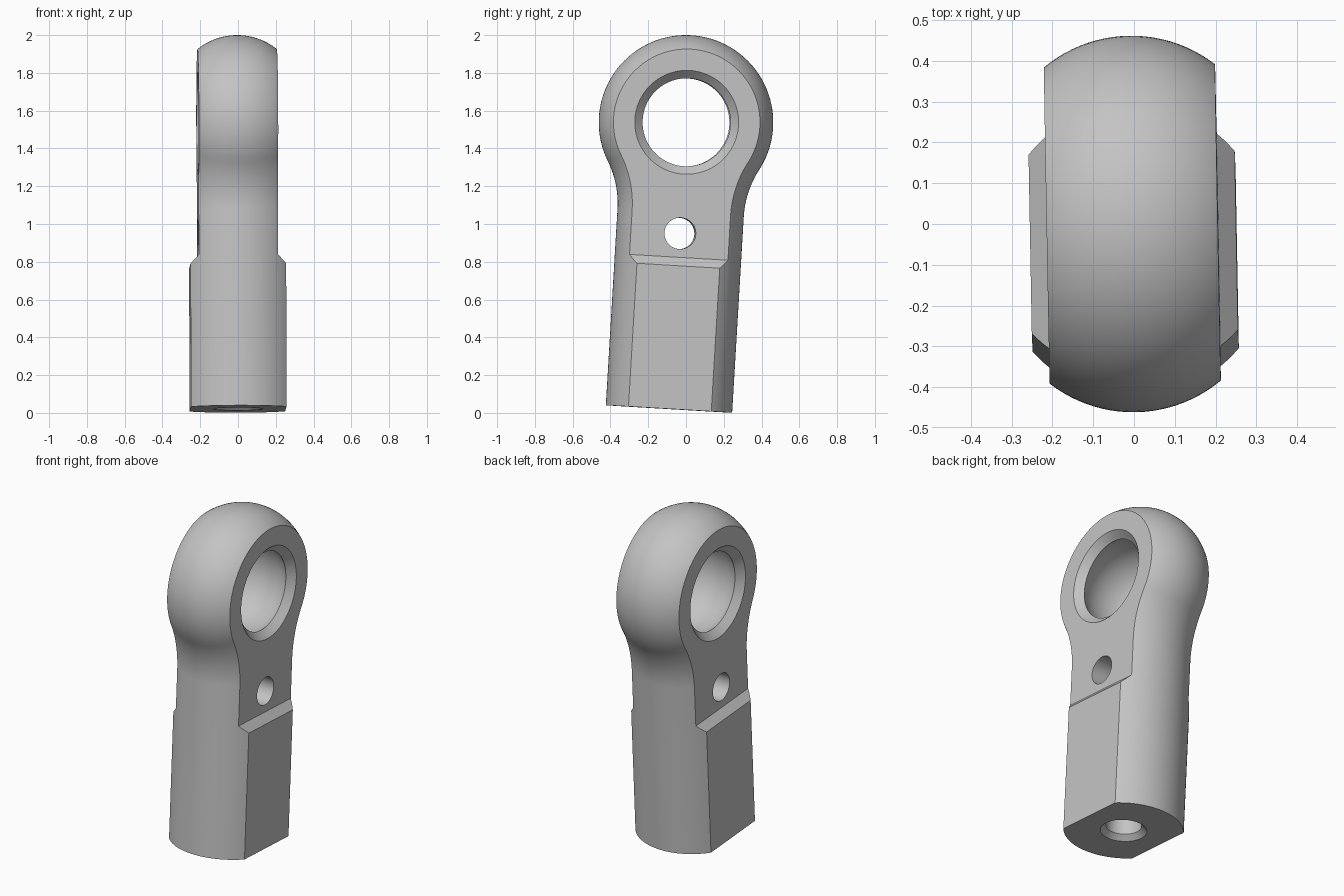
import bpy, bmesh, math
from mathutils import Matrix

cube = bpy.data.objects.get("Cube")
if cube:
    bpy.data.objects.remove(cube, do_unlink=True)

SHANK_R = 0.335     # shank and edge-rounding radius
EYE_R = 0.462       # outer radius of the eye
FILLET_R = 0.51     # neck fillet
LENGTH = 1.52       # eye centre to shank end
HALF_LOW = 0.253    # half width across the shank flats
HALF_EYE = 0.21     # half width across the eye faces

steel = bpy.data.materials.new("plain_grey")
steel.use_nodes = True
grey = (0.55, 0.55, 0.55, 1)
steel.diffuse_color = grey
steel.node_tree.nodes["Principled BSDF"].inputs["Base Color"].default_value = grey


def make_object(name, bm):
    bmesh.ops.recalc_face_normals(bm, faces=bm.faces)
    mesh = bpy.data.meshes.new(name)
    bm.to_mesh(mesh)
    bm.free()
    mesh.materials.append(steel)
    ob = bpy.data.objects.new(name, mesh)
    bpy.context.collection.objects.link(ob)
    return ob


def outline():
    """Half outline from shank end to eye top: (y, z, normal y, normal z)."""
    drop = math.sqrt((EYE_R + FILLET_R) ** 2 - (SHANK_R + FILLET_R) ** 2)
    cy = SHANK_R + FILLET_R
    sweep = math.atan2(drop, cy)
    pts = [(SHANK_R, -LENGTH, 1, 0)]
    for i in range(17):
        t = sweep * i / 16
        c, s = math.cos(t), math.sin(t)
        pts.append((cy - FILLET_R * c, -drop + FILLET_R * s, c, -s))
    for i in range(1, 41):
        t = -sweep + (math.pi / 2 + sweep) * i / 40
        c, s = math.cos(t), math.sin(t)
        pts.append((EYE_R * c, EYE_R * s, c, s))
    return pts


def rod_body():
    """Rounded outline layered across x, capped by the two shank flats."""
    half = outline()
    path = half + [(-y, z, -ny, nz) for y, z, ny, nz in half[-2::-1]]
    bm = bmesh.new()
    top = math.asin(HALF_LOW / SHANK_R)
    layers = []
    for i in range(29):
        a = top * (i / 14 - 1)
        inset = SHANK_R * (1 - math.cos(a))
        layers.append([bm.verts.new((SHANK_R * math.sin(a), y - ny * inset, z - nz * inset))
                       for y, z, ny, nz in path])
    for low, high in zip(layers, layers[1:]):
        for j in range(len(path) - 1):
            bm.faces.new((low[j], low[j + 1], high[j + 1], high[j]))
    bm.faces.new(layers[0])
    bm.faces.new(layers[-1])
    bm.faces.new([l[0] for l in layers] + [l[-1] for l in reversed(layers)])
    return make_object("rod_end", bm)


def turned_cutter(name, profile, along_x, z=0, steps=80):
    """Solid turned from (radius, position) pairs about x or z."""
    bm = bmesh.new()
    rings = []
    for r, h in profile:
        ring = []
        for k in range(steps):
            t = math.tau * k / steps
            u, v = r * math.cos(t), r * math.sin(t)
            ring.append(bm.verts.new((h, u, v + z) if along_x else (u, v, h + z)))
        rings.append(ring)
    for a, b in zip(rings, rings[1:]):
        for k in range(steps):
            n = (k + 1) % steps
            bm.faces.new((a[k], a[n], b[n], b[k]))
    bm.faces.new(rings[0])
    bm.faces.new(rings[-1])
    return make_object(name, bm)


def face_cutter(name, side):
    """Block that thins one side of the eye, ending in a sloped shoulder."""
    bm = bmesh.new()
    shape = [(HALF_EYE, 0.6), (HALF_EYE, -0.716), (0.31, -0.82), (0.31, 0.6)]
    ends = [[bm.verts.new((side * x, y, z)) for x, z in shape] for y in (-0.6, 0.6)]
    for k in range(4):
        n = (k + 1) % 4
        bm.faces.new((ends[0][k], ends[0][n], ends[1][n], ends[1][k]))
    for end in ends:
        bm.faces.new(end)
    return make_object(name, bm)


body = rod_body()
cutters = [face_cutter("left_face_cutter", 1), face_cutter("right_face_cutter", -1)]

# Eye bore: spherical seat with chamfered mouths
mouth, rim, depth = 0.233, 0.275, 0.042
seat = HALF_EYE - depth
flare = [(rim + 0.04, HALF_EYE + 0.04)]
sphere_r = math.hypot(mouth, seat)
arc = [(math.sqrt(sphere_r ** 2 - x * x), x) for x in (seat * (i / 10 - 1) for i in range(21))]
cutters.append(turned_cutter("eye_bore_cutter",
                             [(r, -x) for r, x in flare] + arc + flare, True))

# Cross hole below the eye
cutters.append(turned_cutter("cross_hole_cutter", [(0.083, -0.5), (0.083, 0.5)], True, -0.589, 48))

# Countersunk blind hole in the shank end
cutters.append(turned_cutter("shank_hole_cutter",
                             [(0.15, -0.02), (0.1, 0.03), (0.1, 0.72)], False, -LENGTH, 48))

bpy.context.view_layer.objects.active = body
for cutter in cutters:
    cutter.hide_render = True
    mod = body.modifiers.new(cutter.name, "BOOLEAN")
    mod.operation = "DIFFERENCE"
    mod.solver = "EXACT"
    mod.object = cutter
    bpy.ops.object.modifier_apply(modifier=mod.name)
    bpy.data.objects.remove(cutter, do_unlink=True)

# Slight lean of the whole part
lean = (Matrix.Rotation(math.radians(1.05), 4, "Z")
        @ Matrix.Rotation(math.radians(-0.1), 4, "Y")
        @ Matrix.Rotation(math.radians(-3.4), 4, "X"))
body.data.transform(Matrix.Translation((-0.004, 0, 1.538)) @ lean)

bpy.ops.object.select_all(action="DESELECT")
body.select_set(True)
bpy.ops.object.shade_smooth_by_angle(angle=math.radians(30))
